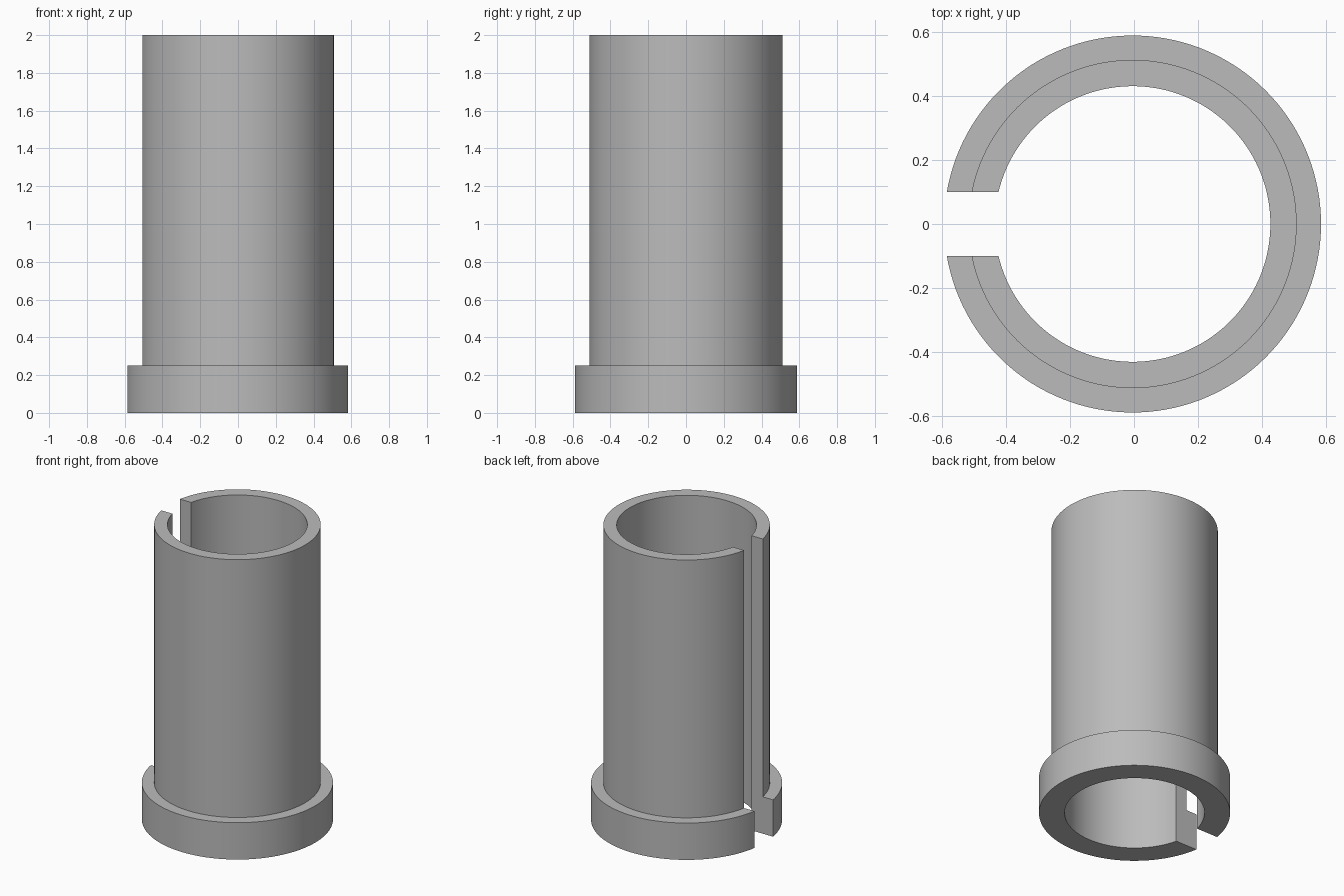
import bpy
import bmesh
from math import asin, sin, cos, pi, radians

cube = bpy.data.objects.get("Cube")
if cube:
    bpy.data.objects.remove(cube, do_unlink=True)

# Dimensions
BORE, BARREL, FLANGE = 0.43, 0.512, 0.588
HEIGHT, FLANGE_HEIGHT = 2.0, 0.25
HALF_SLOT = 0.1
CENTRE_X = -0.0045
SEGMENTS = 128

grey = bpy.data.materials.new("plain grey")
grey.use_nodes = True
colour = (0.5, 0.5, 0.5, 1)
grey.diffuse_color = colour
grey.node_tree.nodes["Principled BSDF"].inputs["Base Color"].default_value = colour

# Wall section, swept around the axis and stopped at the parallel slot walls
section = [(BORE, 0), (FLANGE, 0), (FLANGE, FLANGE_HEIGHT),
           (BARREL, FLANGE_HEIGHT), (BARREL, HEIGHT), (BORE, HEIGHT)]


def section_verts(bm, t):
    """Section at t, from -1 (front slot wall) to 1 (back slot wall)."""
    verts = []
    for r, z in section:
        a = t * (pi - asin(HALF_SLOT / r))
        verts.append(bm.verts.new((CENTRE_X + r * cos(a), r * sin(a), z)))
    return verts


bm = bmesh.new()
rings = [section_verts(bm, 2 * i / SEGMENTS - 1) for i in range(SEGMENTS + 1)]
n = len(section)
for a, b in zip(rings, rings[1:]):
    for j in range(n):
        k = (j + 1) % n
        bm.faces.new((a[j], b[j], b[k], a[k]))

# Slot walls
bm.faces.new(rings[0])
bm.faces.new(rings[-1])
bmesh.ops.recalc_face_normals(bm, faces=bm.faces)

mesh = bpy.data.meshes.new("slotted_flanged_sleeve")
bm.to_mesh(mesh)
bm.free()
mesh.materials.append(grey)
sleeve = bpy.data.objects.new("slotted_flanged_sleeve", mesh)
bpy.context.collection.objects.link(sleeve)

# Smooth round walls with crisp rims
bpy.context.view_layer.objects.active = sleeve
sleeve.select_set(True)
bpy.ops.object.shade_smooth_by_angle(angle=radians(30))
